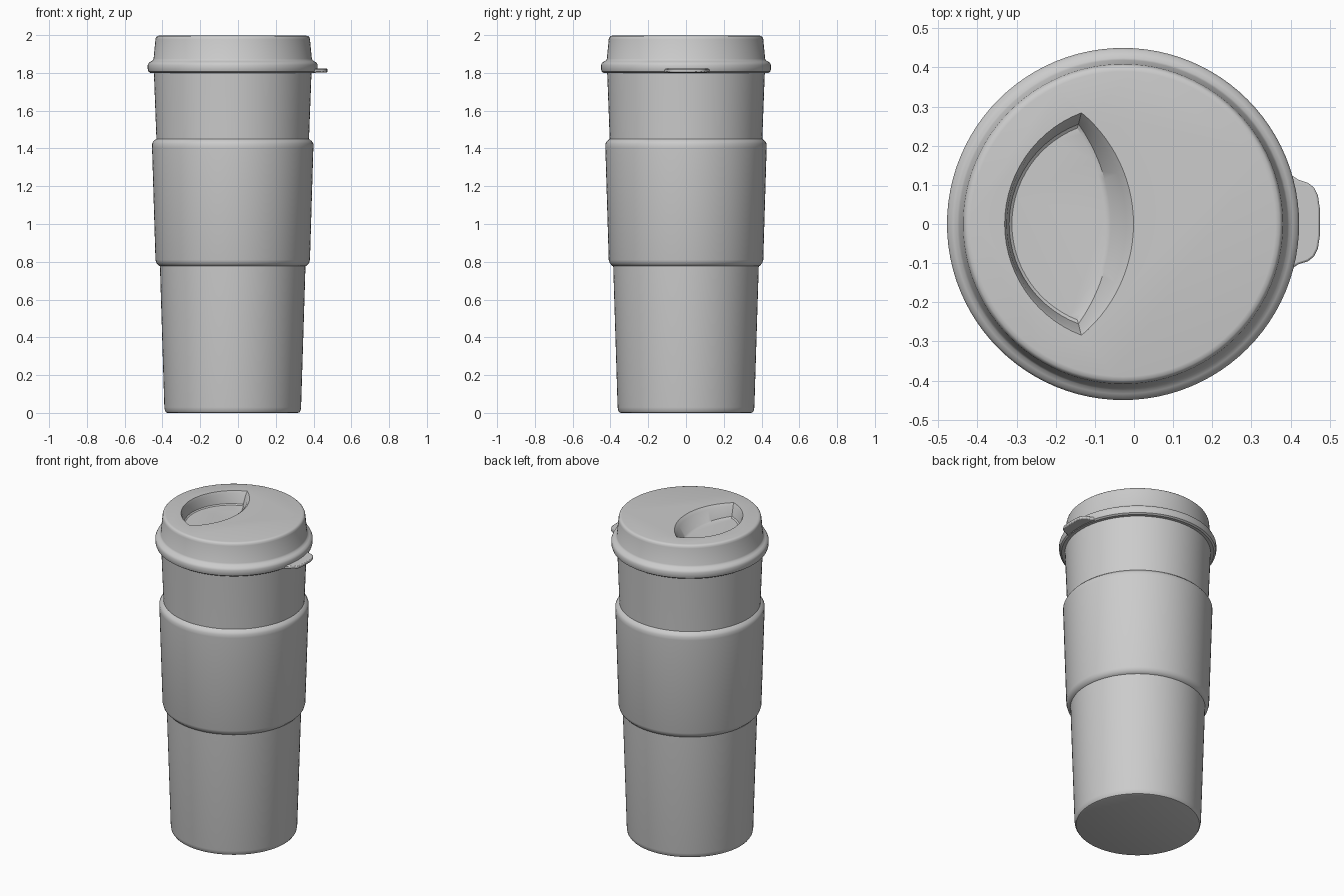
import bpy, bmesh, math

if "Cube" in bpy.data.objects:
    bpy.data.objects.remove(bpy.data.objects["Cube"])

CX = -0.028   # cup axis
SEG = 96


def finish(bm, name, angle=35):
    bmesh.ops.recalc_face_normals(bm, faces=bm.faces)
    mesh = bpy.data.meshes.new(name)
    bm.to_mesh(mesh)
    bm.free()
    obj = bpy.data.objects.new(name, mesh)
    bpy.context.collection.objects.link(obj)
    smooth(obj, angle)
    return obj


def smooth(obj, angle=35):
    bpy.ops.object.select_all(action='DESELECT')
    obj.select_set(True)
    bpy.context.view_layer.objects.active = obj
    bpy.ops.object.shade_smooth_by_angle(angle=math.radians(angle))


def loft(bm, rings, caps):
    rows = [[bm.verts.new(p) for p in ring] for ring in rings]
    n = len(rows[0])
    for a, b in zip(rows, rows[1:]):
        for i in range(n):
            j = (i + 1) % n
            bm.faces.new((a[i], a[j], b[j], b[i]))
    if caps:
        bm.faces.new(rows[0][::-1])
        bm.faces.new(rows[-1])


def lathe(name, profile, caps=True):
    bm = bmesh.new()
    turn = [2 * math.pi * i / SEG for i in range(SEG)]
    loft(bm, [[(CX + r * math.cos(t), r * math.sin(t), z) for t in turn]
              for r, z in profile], caps)
    return finish(bm, name)


# Tapered cup with a softly rounded foot
lathe("cup", [(0.345, 0.0), (0.353, 0.003), (0.359, 0.012), (0.362, 0.03),
              (0.386, 0.8), (0.402, 1.4), (0.416, 1.77), (0.418, 1.82)])

# Grip sleeve, ends tucked into the cup wall
lathe("sleeve", [(0.38, 0.775), (0.390, 0.778), (0.404, 0.793), (0.409, 0.81),
                 (0.427, 1.405), (0.427, 1.425), (0.420, 1.437),
                 (0.406, 1.450), (0.395, 1.455)], caps=False)

# Lid with flange
lid = lathe("lid", [(0.41, 1.80), (0.436, 1.80), (0.446, 1.807), (0.45, 1.82),
                    (0.45, 1.842), (0.445, 1.853), (0.434, 1.86), (0.424, 1.866),
                    (0.419, 1.875), (0.409, 1.978), (0.406, 1.989),
                    (0.400, 1.995), (0.39, 1.997)])


def arc(tip_x, half, peak_x, n=28):
    """Points from (tip_x, half) through (peak_x, 0) toward (tip_x, -half)."""
    s = abs(peak_x - tip_x)
    rad = (half * half + s * s) / (2 * s)
    sign = 1 if peak_x > tip_x else -1
    a = math.atan2(half, rad - s)
    return [(peak_x - sign * rad * (1 - math.cos(t)), rad * math.sin(t))
            for t in [a - 2 * a * i / n for i in range(n)]]


def lens(left, right, half, tip_x, z):
    pts = arc(tip_x, half, right)
    pts += [(x, -y) for x, y in arc(tip_x, half, left)]
    return [(x, y, z) for x, y in pts]


# Sipping recess cut into the lid: steep outer wall, sloping inner wall
bm = bmesh.new()
loft(bm, [lens(-0.312, -0.075, 0.245, -0.145, 1.918),
          lens(-0.319, -0.060, 0.255, -0.142, 1.924),
          lens(-0.325, -0.020, 0.275, -0.137, 1.982),
          lens(-0.331, 0.000, 0.285, -0.134, 1.998),
          lens(-0.331, 0.002, 0.286, -0.134, 2.05)], True)
cutter = finish(bm, "recess_cutter")
cut = lid.modifiers.new("recess", 'BOOLEAN')
cut.operation = 'DIFFERENCE'
cut.solver = 'EXACT'
cut.object = cutter
bpy.context.view_layer.objects.active = lid
bpy.ops.object.modifier_apply(modifier=cut.name)
bpy.data.objects.remove(cutter)
smooth(lid)

# Thumb tab on the flange
half_outline = [(0.36, 0.125), (0.405, 0.118), (0.42, 0.108), (0.445, 0.10),
                (0.460, 0.088), (0.470, 0.068), (0.475, 0.035)]
outline = half_outline + [(x, -y) for x, y in reversed(half_outline)]
bm = bmesh.new()
loft(bm, [[(x, y + 0.005, z) for x, y in outline] for z in (1.803, 1.822)], True)
tab = finish(bm, "thumb_tab")
bev = tab.modifiers.new("soft_edges", 'BEVEL')
bev.width = 0.005
bev.segments = 2
